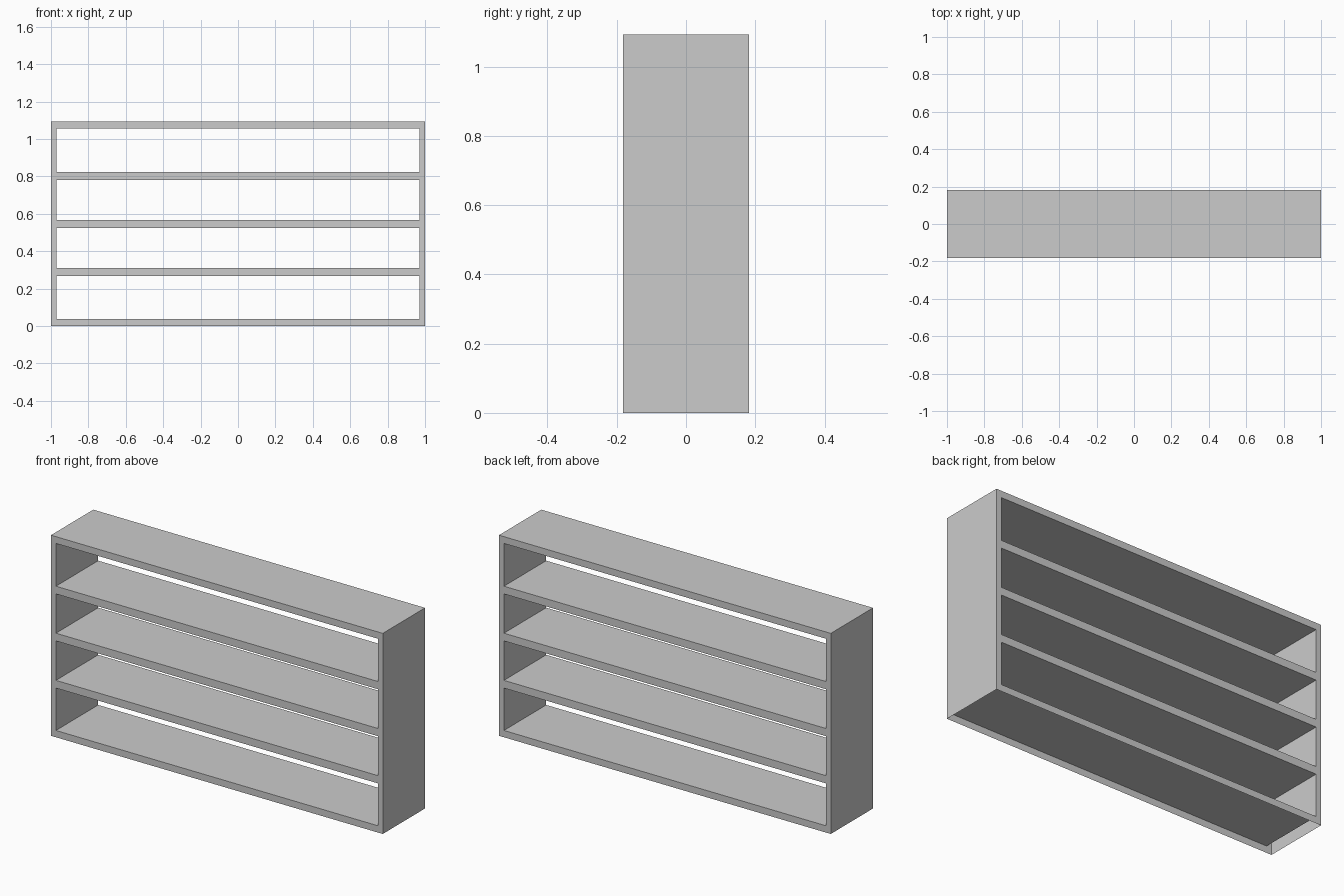
import bpy
import bmesh

if "Cube" in bpy.data.objects:
    bpy.data.objects.remove(bpy.data.objects["Cube"])

HALF_DEPTH = 0.182
XS = [-1.0, -0.97, 0.97, 1.0]
# heights alternate: board bottom, board top, board bottom, board top ...
ZS = [0.0, 0.037, 0.268, 0.31, 0.525, 0.567, 0.781, 0.823, 1.056, 1.093]

bm = bmesh.new()

# front outline: two uprights plus five boards, leaving four openings
verts = [[bm.verts.new((x, -HALF_DEPTH, z)) for x in XS] for z in ZS]
for r in range(len(ZS) - 1):
    for c in range(len(XS) - 1):
        if c != 1 or r % 2 == 0:
            bm.faces.new((verts[r][c], verts[r][c + 1],
                          verts[r + 1][c + 1], verts[r + 1][c]))

# extrude the outline to the back
ext = bmesh.ops.extrude_face_region(bm, geom=bm.faces[:])
moved = [g for g in ext["geom"] if isinstance(g, bmesh.types.BMVert)]
bmesh.ops.translate(bm, verts=moved, vec=(0, 2 * HALF_DEPTH, 0))
bmesh.ops.recalc_face_normals(bm, faces=bm.faces[:])

# the shell is open underneath
underside = [f for f in bm.faces if all(v.co.z < 1e-4 for v in f.verts)]
bmesh.ops.delete(bm, geom=underside, context='FACES_ONLY')

mesh = bpy.data.meshes.new("shelf_unit")
bm.to_mesh(mesh)
bm.free()
shelf = bpy.data.objects.new("shelf_unit", mesh)
bpy.context.collection.objects.link(shelf)
